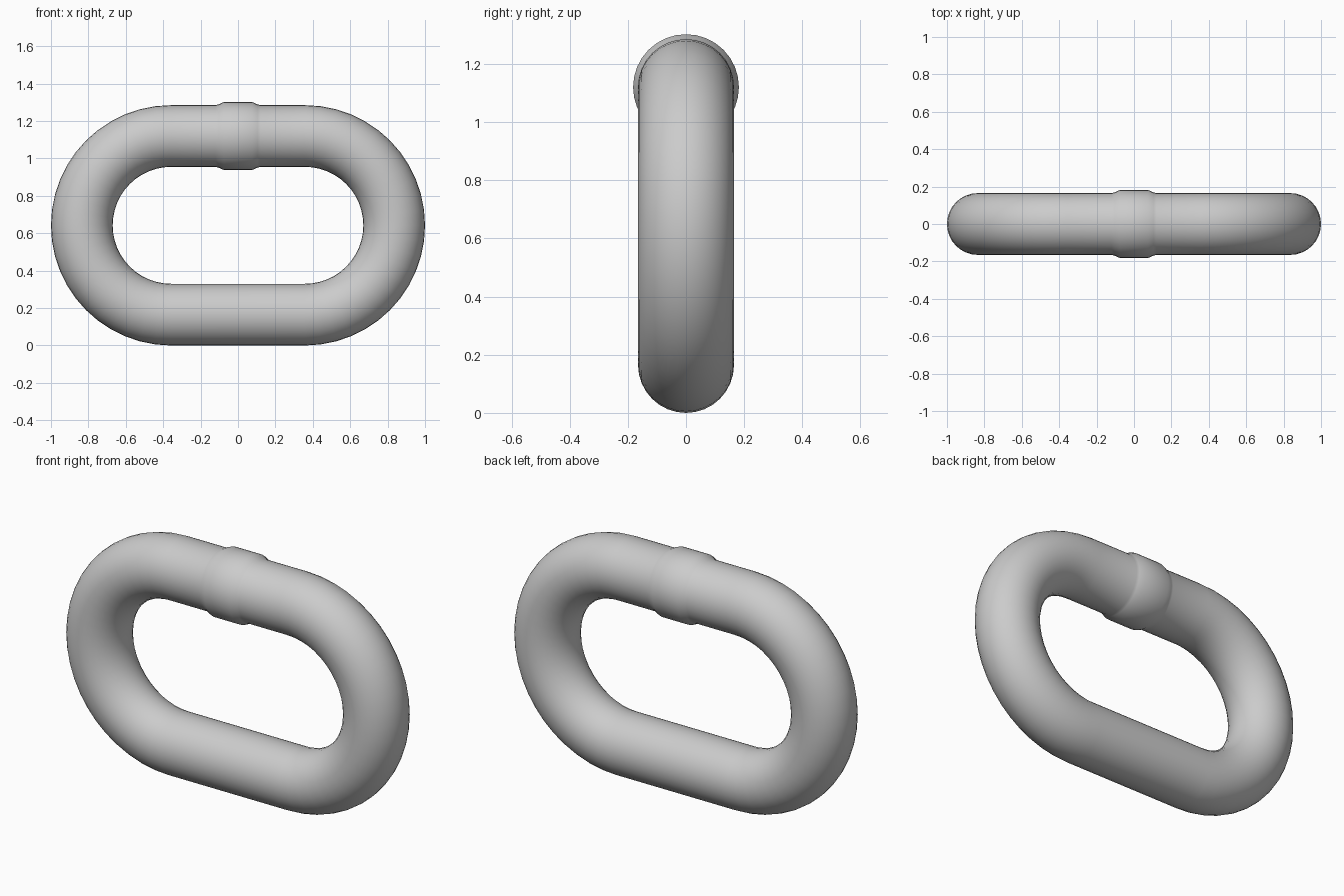
import bpy, bmesh, math
from mathutils import Vector

if "Cube" in bpy.data.objects:
    bpy.data.objects.remove(bpy.data.objects["Cube"])

R = 0.165            # bar radius
WELD_R = 0.182       # raised weld bead radius
Z_LOW, Z_TOP = 0.165, 1.12
BEND = (Z_TOP - Z_LOW) / 2
MID = (Z_TOP + Z_LOW) / 2
CX = 1 - R - BEND    # centre of each end bend
SIDES, ARC = 32, 24

# Path stations: x, z, outward angle in the xz plane, bar radius
stations = []
for cx, start in ((CX, math.pi / 2), (-CX, -math.pi / 2)):
    for i in range(ARC + 1):
        a = start - math.pi * i / ARC
        stations.append((cx + BEND * math.cos(a), MID + BEND * math.sin(a), a, R))
# Weld bead on the top bar
for x, r in ((-0.12, R), (-0.105, 0.169), (-0.075, WELD_R),
             (0.075, WELD_R), (0.105, 0.169), (0.12, R)):
    stations.append((x, Z_TOP, math.pi / 2, r))

# Sweep the round section around the closed path
bm = bmesh.new()
rings = []
for x, z, a, r in stations:
    out = Vector((math.cos(a), 0, math.sin(a)))
    ring = []
    for k in range(SIDES):
        t = 2 * math.pi * k / SIDES
        ring.append(bm.verts.new(Vector((x, 0, z)) + out * (r * math.cos(t))
                                 + Vector((0, r * math.sin(t), 0))))
    rings.append(ring)
for i, ring in enumerate(rings):
    nxt = rings[(i + 1) % len(rings)]
    for k in range(SIDES):
        j = (k + 1) % SIDES
        bm.faces.new((ring[k], ring[j], nxt[j], nxt[k]))
bmesh.ops.recalc_face_normals(bm, faces=bm.faces)

mesh = bpy.data.meshes.new("chain_link")
bm.to_mesh(mesh)
bm.free()
link = bpy.data.objects.new("chain_link", mesh)
bpy.context.collection.objects.link(link)
bpy.context.view_layer.objects.active = link
link.select_set(True)
bpy.ops.object.shade_smooth_by_angle(angle=math.radians(40))
